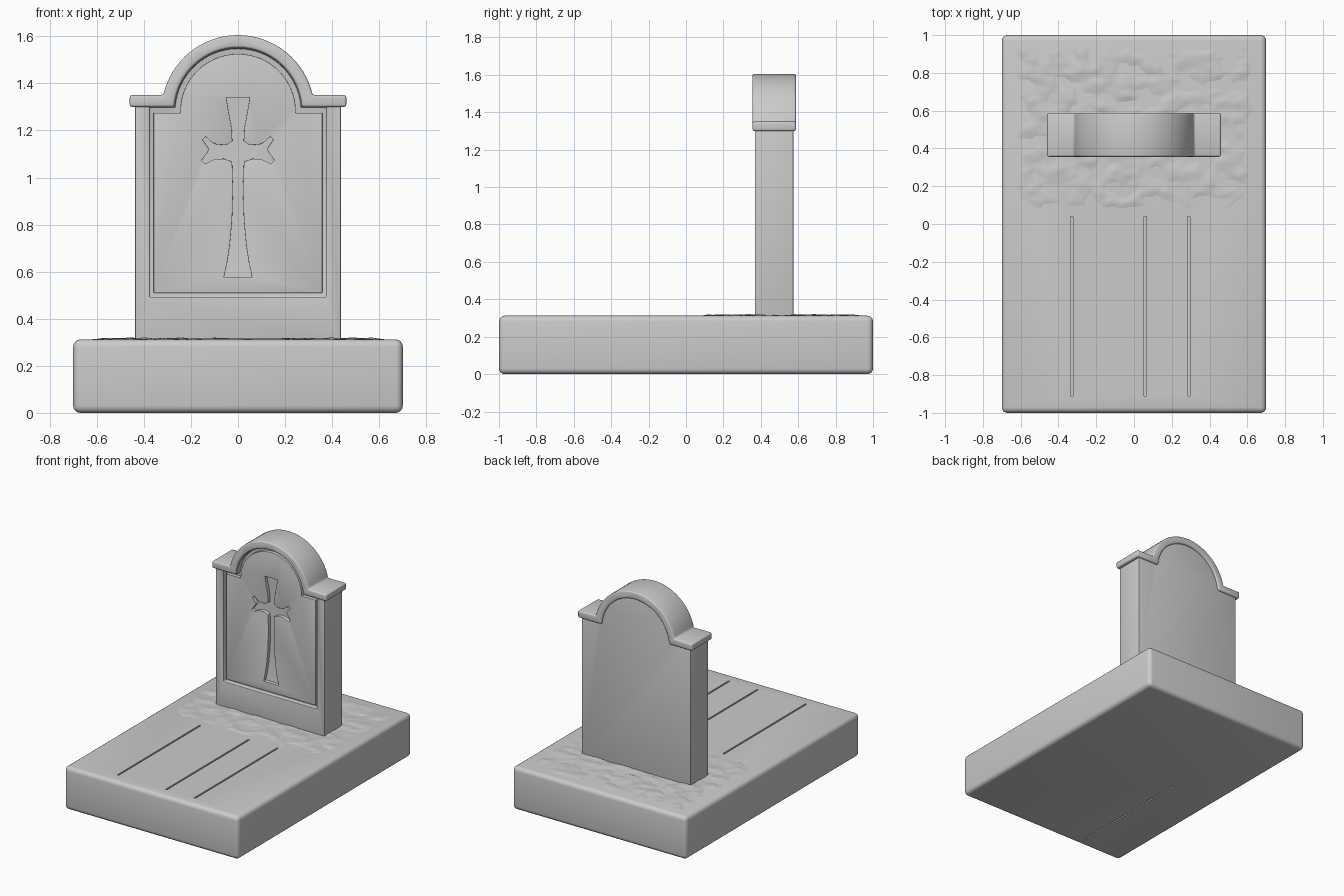
import bpy, bmesh, math
from mathutils import Vector, noise

if "Cube" in bpy.data.objects:
    bpy.data.objects.remove(bpy.data.objects["Cube"])

ARCH_Z = 1.28  # centre height of every arch


def new_object(name, bm):
    bmesh.ops.recalc_face_normals(bm, faces=bm.faces[:])
    mesh = bpy.data.meshes.new(name)
    bm.to_mesh(mesh)
    bm.free()
    obj = bpy.data.objects.new(name, mesh)
    bpy.context.collection.objects.link(obj)
    return obj


def prism(name, outline, y0, y1):
    """Extrude an (x, z) outline from y0 to y1."""
    bm = bmesh.new()
    face = bm.faces.new([bm.verts.new((x, y0, z)) for x, z in outline])
    ext = bmesh.ops.extrude_face_region(bm, geom=[face])
    moved = [g for g in ext["geom"] if isinstance(g, bmesh.types.BMVert)]
    bmesh.ops.translate(bm, verts=moved, vec=(0, y1 - y0, 0))
    return new_object(name, bm)


def box(name, lo, hi):
    x0, y0, z0 = lo
    x1, y1, z1 = hi
    return prism(name, [(x0, z0), (x1, z0), (x1, z1), (x0, z1)], y0, y1)


def arch(half, shoulder, r, n=32):
    """Shoulder, arch, shoulder: points from right to left."""
    a0 = math.asin((shoulder - ARCH_Z) / r)
    arc = []
    for i in range(n + 1):
        a = a0 + (math.pi - 2 * a0) * i / n
        arc.append((r * math.cos(a), ARCH_Z + r * math.sin(a)))
    return [(half, shoulder)] + arc + [(-half, shoulder)]


def arched_panel(half, bottom, shoulder, r):
    return [(-half, bottom), (half, bottom)] + arch(half, shoulder, r)


def finish(obj, bevel, segments=3, cutters=()):
    bpy.context.view_layer.objects.active = obj
    bpy.ops.object.select_all(action='DESELECT')
    obj.select_set(True)
    for c in cutters:
        mod = obj.modifiers.new("cut", 'BOOLEAN')
        mod.operation, mod.solver, mod.object = 'DIFFERENCE', 'EXACT', c
        bpy.ops.object.modifier_apply(modifier=mod.name)
        bpy.data.objects.remove(c)
    if bevel:
        mod = obj.modifiers.new("bevel", 'BEVEL')
        mod.width, mod.segments = bevel, segments
        mod.limit_method, mod.angle_limit = 'ANGLE', math.radians(35)
        bpy.ops.object.modifier_apply(modifier=mod.name)
    bpy.ops.object.shade_smooth_by_angle(angle=math.radians(40))


# Ground slab with rounded edges, then three plank grooves on top
slab = box("ground_slab", (-0.70, -1.0, 0.0), (0.70, 1.0, 0.312))
finish(slab, 0.03, 4)
grooves = [box("groove_cutter", (x - 0.006, -0.91, 0.285), (x + 0.006, 0.04, 0.35))
           for x in (-0.33, 0.06, 0.29)]
grooves.append(box("groove_cutter", (-0.335, -0.91, -0.05), (-0.325, 0.04, 0.01)))
finish(slab, 0, cutters=grooves)

# Rough earth around the stone: noisy sheet sinking into the slab at its rim
bm = bmesh.new()
bmesh.ops.create_grid(bm, x_segments=90, y_segments=64, size=1)
for v in bm.verts:
    edge = min(1.0, 6 * (1 - abs(v.co.x)), 6 * (1 - abs(v.co.y)))
    x, y = v.co.x * 0.675, 0.51 + v.co.y * 0.465
    n = noise.noise(Vector((x * 9, y * 13, 2.0))) + 0.5 * noise.noise(Vector((x * 20, y * 26, 7.0)))
    v.co = (x, y, 0.306 + edge * (0.008 + 0.009 * n))
earth = new_object("rough_earth", bm)
finish(earth, 0)

# Headstone body with an arched recess in the front
body = prism("headstone_body", arched_panel(0.437, 0.28, 1.32, 0.30), 0.368, 0.574)
recess = prism("recess_cutter", arched_panel(0.376, 0.492, 1.298, 0.268), 0.30, 0.405)
finish(body, 0.010, cutters=[recess])

# Moulding that runs over the shoulders and arch
outer = arch(0.46, 1.35, 0.325)
inner = arch(0.46, 1.30, 0.272)
finish(prism("arched_moulding", outer + inner[::-1], 0.356, 0.588), 0.010)

# Raised inset panel carrying the engraved cross
panel = prism("inset_panel", arched_panel(0.358, 0.51, 1.275, 0.245), 0.38, 0.42)
half = [(0.05, 1.34), (0.040, 1.28), (0.027, 1.21), (0.024, 1.155), (0.05, 1.138),
        (0.09, 1.14), (0.115, 1.152), (0.138, 1.174), (0.15, 1.16), (0.122, 1.118),
        (0.155, 1.073), (0.14, 1.058), (0.10, 1.078), (0.06, 1.08), (0.025, 1.067),
        (0.021, 0.95), (0.025, 0.82), (0.035, 0.71), (0.046, 0.64), (0.06, 0.575)]
cross = prism("cross_cutter", half + [(-x, z) for x, z in reversed(half)], 0.30, 0.406)
finish(panel, 0.007, cutters=[cross])
